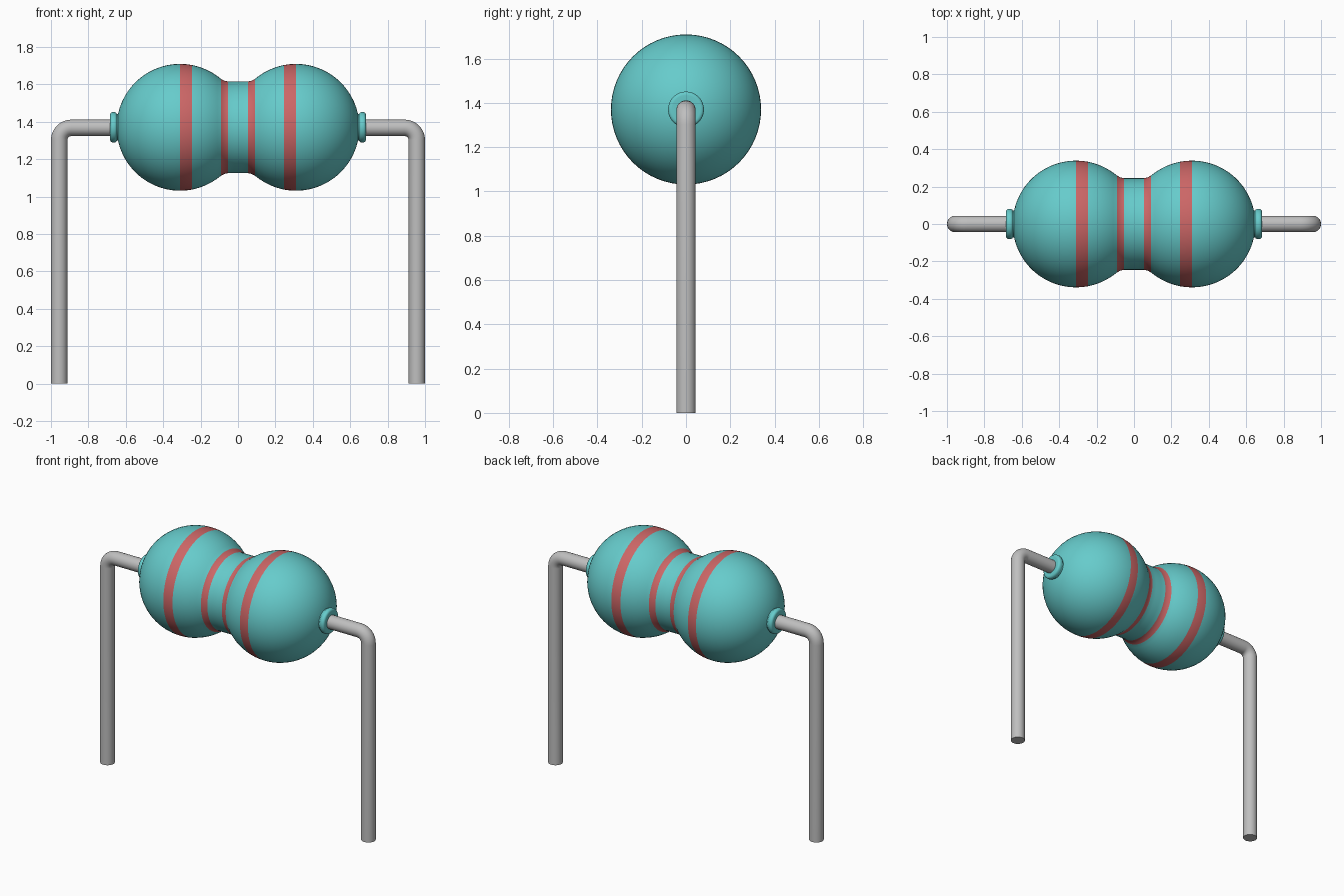
import bpy, bmesh, math
from mathutils import Vector

cube = bpy.data.objects.get("Cube")
if cube:
    bpy.data.objects.remove(cube, do_unlink=True)

AXIS_Z = 1.37                 # height of the body axis
BULB_X, BULB_R = 0.31, 0.339  # bulb centre and radius
NECK_R = 0.245
WIRE_R = 0.044


def material(name, rgb, rough=0.5):
    m = bpy.data.materials.new(name)
    m.use_nodes = True
    m.diffuse_color = (*rgb, 1)
    bsdf = m.node_tree.nodes["Principled BSDF"]
    bsdf.inputs["Base Color"].default_value = (*rgb, 1)
    bsdf.inputs["Roughness"].default_value = rough
    return m


teal = material("teal", (0.133, 0.60, 0.60))
red = material("red", (0.60, 0.133, 0.133))
grey = material("wire grey", (0.52, 0.52, 0.52))


def sweep(name, stations, mats, sides, rule=None):
    """Skin rings (centre, direction, radius) lying along a path in the xz plane."""
    bm = bmesh.new()
    rings = []
    for c, d, r in stations:
        u, v = Vector((0, 1, 0)), Vector((-d[2], 0, d[0])).normalized()
        angles = [2 * math.pi * i / sides for i in range(sides)]
        rings.append([bm.verts.new(Vector(c) + r * (math.cos(a) * u + math.sin(a) * v))
                      for a in angles])
    for a, b in zip(rings, rings[1:]):
        for i in range(sides):
            j = (i + 1) % sides
            bm.faces.new((a[i], a[j], b[j], b[i]))
    bm.faces.new(rings[0])
    bm.faces.new(rings[-1])
    bmesh.ops.recalc_face_normals(bm, faces=bm.faces)
    if rule:
        for f in bm.faces:
            f.material_index = rule(f.calc_center_median())
    me = bpy.data.meshes.new(name)
    bm.to_mesh(me)
    bm.free()
    for m in mats:
        me.materials.append(m)
    ob = bpy.data.objects.new(name, me)
    bpy.context.collection.objects.link(ob)
    bpy.ops.object.select_all(action='DESELECT')
    ob.select_set(True)
    bpy.context.view_layer.objects.active = ob
    bpy.ops.object.shade_smooth_by_angle(angle=math.radians(40))
    return ob


def lathe(name, profile, mats, sides=64, rule=None):
    """Revolve (x, radius) points around the body axis."""
    return sweep(name, [((x, 0, AXIS_Z), (1, 0, 0), r) for x, r in profile],
                 mats, sides, rule)


# Body: two bulbs joined by a softly filleted neck, with four painted bands
bands = [(0.053, 0.091), (0.247, 0.31)]
xs = [BULB_X - BULB_R * math.cos(math.radians(a)) for a in range(54, 180, 6)]
xs += [0.247, BULB_X + BULB_R * math.cos(math.radians(2))]
half = [(0.02, NECK_R), (0.053, NECK_R), (0.072, 0.249), (0.091, 0.259)]
half += [(x, math.sqrt(BULB_R ** 2 - (x - BULB_X) ** 2)) for x in sorted(xs)]
profile = [(-x, r) for x, r in reversed(half)] + half


def band_rule(c):
    return int(any(lo < abs(c.x) < hi for lo, hi in bands))


lathe("resistor_body", profile, [teal, red], rule=band_rule)

for side, s in (("left", 1), ("right", -1)):
    # Collar with a rounded rim where the wire enters the body
    rim = [(0.62, 0.07), (0.648, 0.072), (0.652, 0.078), (0.658, 0.081), (0.672, 0.081),
           (0.679, 0.078), (0.683, 0.072), (0.684, 0.064), (0.682, 0.04)]
    lathe(side + "_collar", [(s * x, r) for x, r in rim], [teal], sides=40)

    # Lead wire: out along the axis, round bend, then straight down
    leg_x, bend, wire_z = 1 - WIRE_R, 0.065, AXIS_Z - 0.003
    path = [((s * 0.6, 0, wire_z), (s, 0, 0), WIRE_R)]
    for i in range(9):
        a = math.pi / 2 * i / 8
        path.append(((s * (leg_x - bend + bend * math.sin(a)), 0,
                      wire_z - bend + bend * math.cos(a)),
                     (s * math.cos(a), 0, -math.sin(a)), WIRE_R))
    path.append(((s * leg_x, 0, 0), (0, 0, -1), WIRE_R))
    sweep(side + "_lead_wire", path, [grey], 32)
